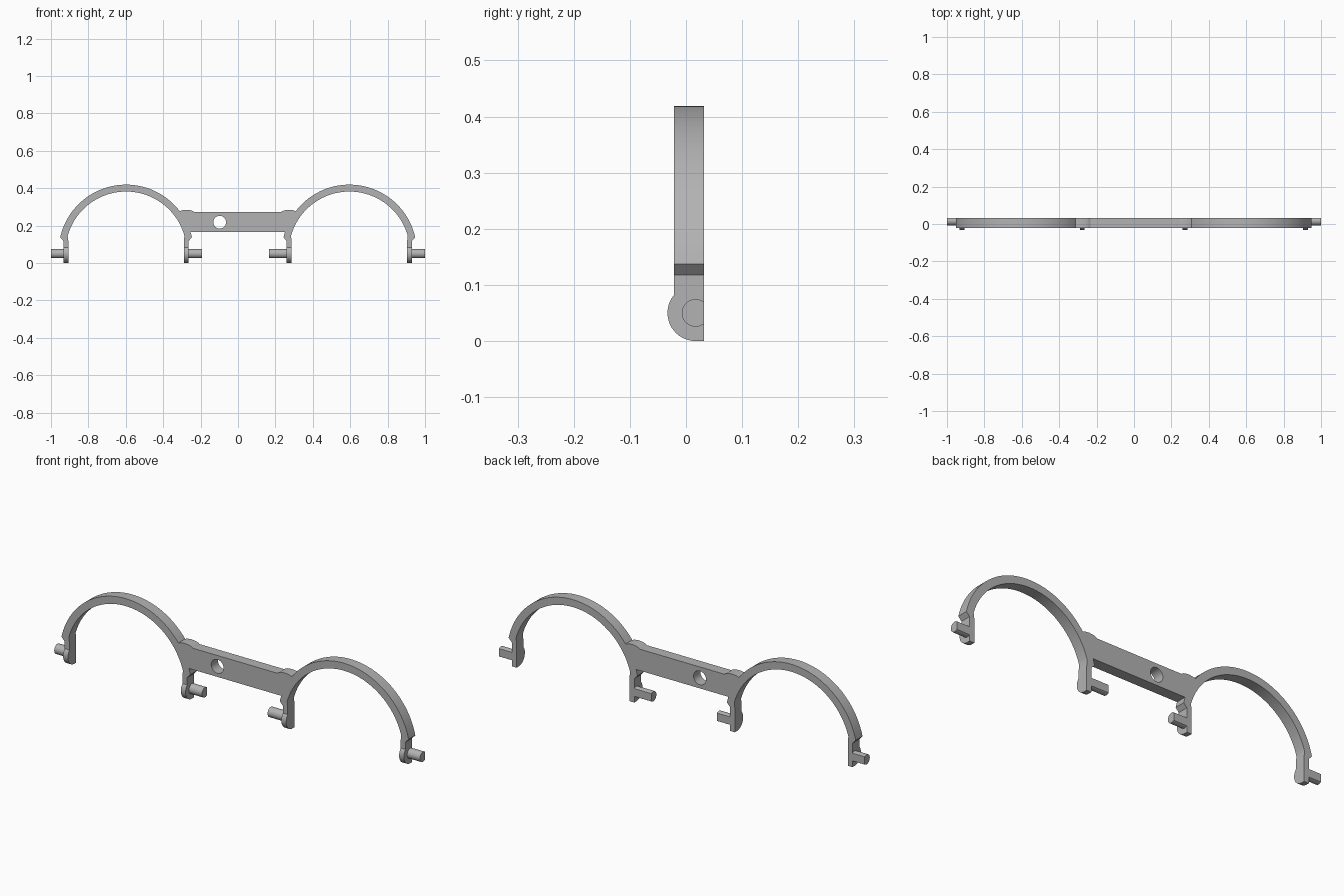
import bpy, bmesh
from math import sin, cos, pi, sqrt, atan2, radians
from mathutils import Vector

cube = bpy.data.objects.get("Cube")
if cube:
    bpy.data.objects.remove(cube, do_unlink=True)

grey = bpy.data.materials.new("plain grey")
grey.use_nodes = True
grey.diffuse_color = (0.45, 0.45, 0.45, 1)
grey.node_tree.nodes["Principled BSDF"].inputs["Base Color"].default_value = (0.45, 0.45, 0.45, 1)

BACK, FRONT = 0.032, -0.021          # depth of the flat frame
PIN_Y, PIN_Z = 0.017, 0.05           # pivot axis
CZ, R_OUT, R_IN = 0.058, 0.361, 0.324
LEG_IN, LEG_OUT = 0.309, 0.335       # leg faces, measured from the arch centre
CENTRE = {-1: 0.5985, 1: 0.5955}     # arch centres left and right


def prism(name, points, offset):
    """Extrude a closed 3D outline by an offset vector."""
    bm = bmesh.new()
    face = bm.faces.new([bm.verts.new(p) for p in points])
    grown = bmesh.ops.extrude_face_region(bm, geom=[face])["geom"]
    bmesh.ops.translate(bm, vec=Vector(offset),
                        verts=[v for v in grown if isinstance(v, bmesh.types.BMVert)])
    bmesh.ops.recalc_face_normals(bm, faces=bm.faces[:])
    mesh = bpy.data.meshes.new(name)
    bm.to_mesh(mesh)
    bm.free()
    obj = bpy.data.objects.new(name, mesh)
    bpy.context.collection.objects.link(obj)
    mesh.materials.append(grey)
    return obj


def smooth(obj):
    bpy.ops.object.select_all(action="DESELECT")
    obj.select_set(True)
    bpy.context.view_layer.objects.active = obj
    bpy.ops.object.shade_smooth_by_angle(angle=radians(25))


def arc(radius, start, end, steps):
    return [(radius * cos(start + (end - start) * i / steps),
             CZ + radius * sin(start + (end - start) * i / steps)) for i in range(steps + 1)]


def angle_at(radius, z):
    """Angle above the horizontal where a circle reaches height z."""
    return atan2(z - CZ, sqrt(radius ** 2 - (z - CZ) ** 2))


def half_outline(side):
    """Outline of one arch, from the bar top over the arch to the bar underside."""
    end = angle_at(R_OUT, 0.137)
    inner = angle_at(R_IN, 0.145)
    bump = [(-0.366, 0.272), (-0.357, 0.278), (-0.345, 0.282), (-0.322, 0.284), (-0.302, 0.282)]
    foot = [(LEG_OUT, 0.118), (LEG_OUT, 0.085), (LEG_IN, 0.085), (LEG_IN, 0.12)]
    pts = bump + arc(R_OUT, pi - angle_at(R_OUT, 0.277), end, 48) + foot
    pts += arc(R_IN, inner, pi - inner, 56)
    pts += [(-u, z) for u, z in reversed(foot)]
    pts += arc(R_OUT, pi - end, pi - angle_at(R_OUT, 0.166), 3)
    return [(side * (CENTRE[side] + u), z) for u, z in pts]


# Frame: two arches joined by the bar
outline = half_outline(1) + half_outline(-1)[::-1]
frame = prism("arch_frame", [(x, FRONT, z) for x, z in outline], (0, BACK - FRONT, 0))

# Round hole through the bar
ring = [2 * pi * i / 40 for i in range(40)]
cutter = prism("hole_cutter", [(-0.098 + 0.034 * cos(a), -0.1, 0.218 + 0.034 * sin(a)) for a in ring],
               (0, 0.2, 0))
cutter.hide_render = True
cut = frame.modifiers.new("hole", "BOOLEAN")
cut.operation, cut.solver, cut.object = "DIFFERENCE", "EXACT", cutter
bpy.context.view_layer.objects.active = frame
bpy.ops.object.modifier_apply(modifier="hole")
bpy.data.objects.remove(cutter, do_unlink=True)
smooth(frame)


def lug_profile():
    """Rounded pivot lug with a flat back, in depth and height."""
    r = 0.05
    start = pi - atan2(sqrt(r * r - (PIN_Y - FRONT) ** 2), PIN_Y - FRONT)
    pts = [(BACK, 0), (BACK, 0.087), (FRONT, 0.087)]
    for i in range(19):
        a = start + (1.5 * pi - start) * i / 18
        pts.append((PIN_Y + r * cos(a), PIN_Z + r * sin(a)))
    return pts


def pin_profile():
    """Round pin cut flat at the back."""
    r = 0.0245
    a0 = atan2(sqrt(r * r - (BACK - PIN_Y) ** 2), BACK - PIN_Y)
    return [(PIN_Y + r * cos(a0 + (2 * pi - 2 * a0) * i / 28),
             PIN_Z + r * sin(a0 + (2 * pi - 2 * a0) * i / 28)) for i in range(29)]


# Lugs and pins at the four leg ends
PIN_TIP = {(-1, 1): -1.0, (-1, -1): -0.192, (1, -1): 0.167, (1, 1): 1.0}
for (side, way), tip in PIN_TIP.items():
    label = ("left" if side > 0 else "right") + ("_outer" if way > 0 else "_inner")
    x_in = side * (CENTRE[side] + way * LEG_IN)
    x_out = side * (CENTRE[side] + way * LEG_OUT)
    smooth(prism(label + "_lug", [(x_in, y, z) for y, z in lug_profile()], (x_out - x_in, 0, 0)))
    smooth(prism(label + "_pin", [(x_out, y, z) for y, z in pin_profile()], (tip - x_out, 0, 0)))
